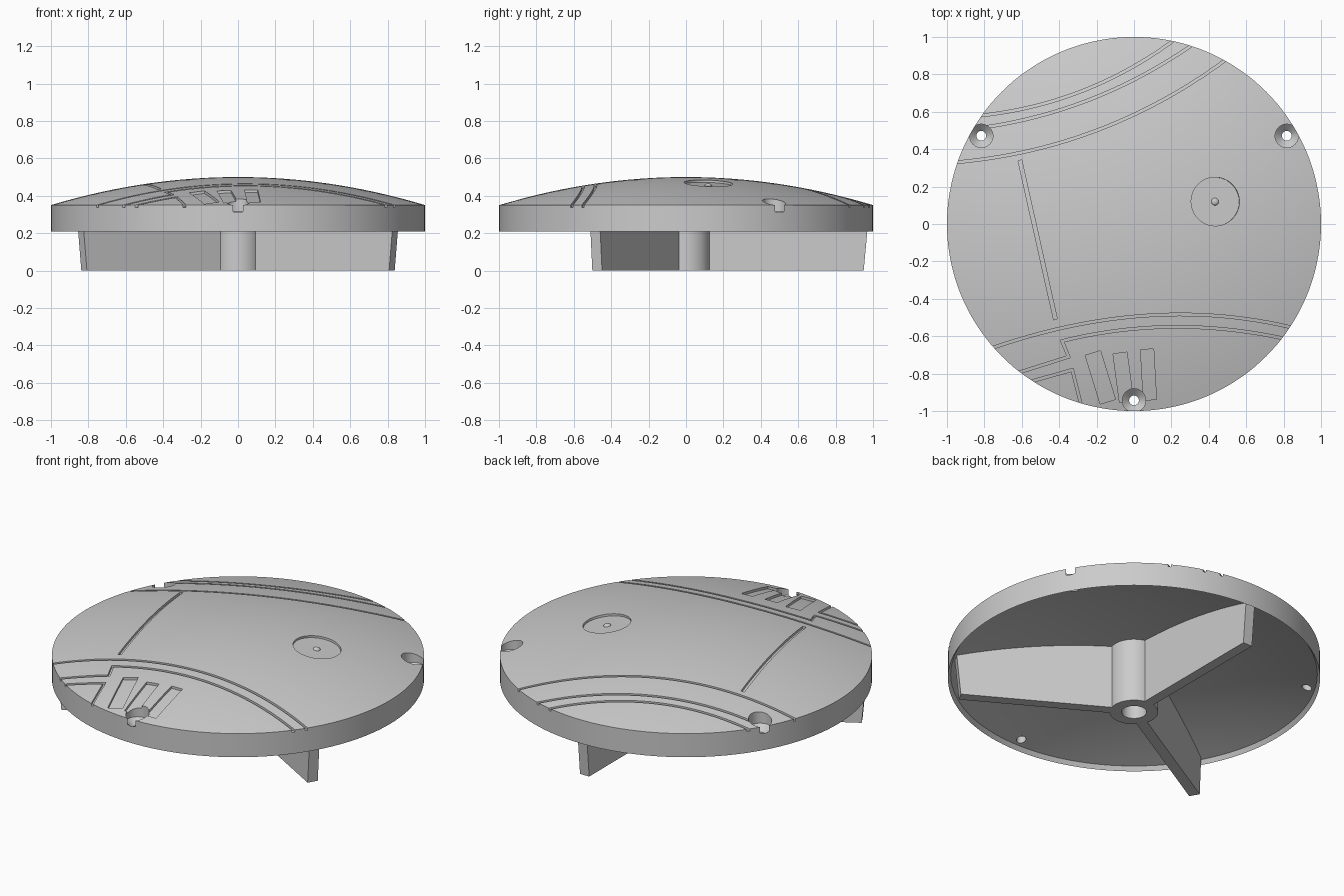
import bpy, bmesh
from math import pi, sin, cos, radians
from mathutils import Vector, Matrix

if "Cube" in bpy.data.objects:
    bpy.data.objects.remove(bpy.data.objects["Cube"])

grey = bpy.data.materials.new("light_grey")
grey.use_nodes = True
grey.diffuse_color = (0.6, 0.6, 0.6, 1)
grey.node_tree.nodes["Principled BSDF"].inputs["Base Color"].default_value = grey.diffuse_color


def dome(x, y):
    return 0.5 - 0.15 * (x * x + y * y)


def finish(bm, name):
    bmesh.ops.recalc_face_normals(bm, faces=bm.faces)
    mesh = bpy.data.meshes.new(name)
    bm.to_mesh(mesh)
    bm.free()
    mesh.materials.append(grey)
    obj = bpy.data.objects.new(name, mesh)
    bpy.context.collection.objects.link(obj)
    return obj


def smooth(obj):
    bpy.ops.object.select_all(action='DESELECT')
    obj.select_set(True)
    bpy.context.view_layer.objects.active = obj
    bpy.ops.object.shade_smooth_by_angle(angle=radians(30))


def lathe(name, profile, steps, place=Matrix(), closed=False):
    """Spin an (r, z) profile about the z axis."""
    bm = bmesh.new()
    vs = [bm.verts.new((r, 0, z)) for r, z in profile]
    es = [bm.edges.new(p) for p in zip(vs, vs[1:])]
    if closed:
        es.append(bm.edges.new((vs[-1], vs[0])))
    bmesh.ops.spin(bm, geom=vs + es, cent=(0, 0, 0), axis=(0, 0, 1),
                   angle=2 * pi, steps=steps)
    bmesh.ops.remove_doubles(bm, verts=bm.verts, dist=1e-5)
    bm.transform(place)
    return finish(bm, name)


def arc(a, m, b, n=28, over=0.04):
    """Curve from a through m to b, running slightly past both ends."""
    a, m, b = Vector(a), Vector(m), Vector(b)
    c = 2 * m - (a + b) / 2
    ts = [-over + (1 + 2 * over) * i / n for i in range(n + 1)]
    return [a * (1 - t) ** 2 + c * 2 * t * (1 - t) + b * t * t for t in ts]


def line(*corners, n=6):
    pts = [Vector(corners[0])]
    for a, b in zip(corners, corners[1:]):
        pts += [Vector(a).lerp(Vector(b), i / n) for i in range(1, n + 1)]
    return pts


def ribbon(name, pts, width, depth):
    """Cutter that follows a path and sinks to an even depth in the dome."""
    bm = bmesh.new()
    rings = []
    for i, p in enumerate(pts):
        d0 = (p - pts[max(i - 1, 0)]).normalized()
        d1 = (pts[min(i + 1, len(pts) - 1)] - p).normalized()
        t = (d0 + d1).normalized()
        side = Vector((-t.y, t.x))
        ref = d1 if d1.length > 0 else d0
        side *= width / 2 / max(0.4, t.dot(ref))
        l, r = p + side, p - side
        rings.append([bm.verts.new((q.x, q.y, dome(q.x, q.y) + h))
                      for q, h in ((l, -depth), (r, -depth), (r, 0.1), (l, 0.1))])
    for a, b in zip(rings, rings[1:]):
        for k in range(4):
            j = (k + 1) % 4
            bm.faces.new((a[k], a[j], b[j], b[k]))
    bm.faces.new(rings[0])
    bm.faces.new(rings[-1])
    bmesh.ops.triangulate(bm, faces=bm.faces)
    return finish(bm, name)


# Domed shell, hollow underneath
N = 24
top = [(i / N, dome(i / N, 0)) for i in range(N + 1)]
under = [(0.985 * i / N, 0.38 - 0.15 * (0.985 * i / N) ** 2) for i in range(N, -1, -1)]
cover = lathe("domed_cover", top + [(1, 0.21)] + under, 144)

# Panel seams across the dome
W, D = 0.014, 0.014
cutters = [
    ribbon("back_seam_outer", arc((-0.82, 0.58), (-0.28, 0.71), (0.21, 0.98)), W, D),
    ribbon("back_seam_middle", arc((-0.85, 0.51), (-0.25, 0.66), (0.3, 0.95)), W, D),
    ribbon("back_seam_inner", arc((-0.95, 0.33), (-0.2, 0.5), (0.48, 0.87)), W, D),
    ribbon("side_seam", line((-0.61, 0.34), (-0.42, -0.51), n=16), 0.02, D),
    ribbon("front_seam", arc((-0.75, -0.66), (0.06, -0.49), (0.83, -0.55)), W, D),
    ribbon("front_panel_seam",
           arc((0.79, -0.61), (0.22, -0.55), (-0.34, -0.615))
           + line((-0.35, -0.71), (-0.65, -0.805)), W, D),
    ribbon("corner_panel_seam", line((-0.58, -0.85), (-0.33, -0.78), (-0.28, -0.98)), W, D),
]

# Vent slots
slots = (((-0.22, -0.69), (-0.14, -0.95), 0.085),
         ((-0.075, -0.69), (-0.04, -0.95), 0.075),
         ((0.07, -0.67), (0.085, -0.94), 0.07))
for a, b, w in slots:
    cutters.append(ribbon("vent_slot", line(a, b), w, D))

# Round dial recess, square to the dome
spot = Vector((0.435, 0.12, dome(0.435, 0.12)))
tilt = Vector((0.3 * spot.x, 0.3 * spot.y, 1)).to_track_quat('Z', 'Y').to_matrix().to_4x4()
place = Matrix.Translation(spot) @ tilt
cutters.append(lathe("dial_recess", [(0, -0.015), (0.13, -0.015), (0.13, 0.1), (0, 0.1)], 64, place))

# Countersunk screw holes at the rim
screw = [(0, 0.15), (0.026, 0.15), (0.026, 0.28), (0.0625, 0.315), (0.0625, 0.6), (0, 0.6)]
for deg in (30, 150, 270):
    a = radians(deg)
    cutters.append(lathe("screw_hole", screw, 32,
                         Matrix.Translation((0.943 * cos(a), 0.943 * sin(a), 0))))

# Cut everything out of the cover
bpy.context.view_layer.objects.active = cover
for c in cutters:
    c.hide_render = True
    mod = cover.modifiers.new(c.name, 'BOOLEAN')
    mod.operation, mod.solver, mod.object = 'DIFFERENCE', 'EXACT', c
    bpy.ops.object.modifier_apply(modifier=mod.name)
    bpy.data.objects.remove(c)
smooth(cover)

# Small knob in the dial
knob = [(0.02 * sin(i * pi / 12), -0.016 + 0.012 * cos(i * pi / 12)) for i in range(7)]
smooth(lathe("dial_knob", knob + [(0, -0.016)], 24, place))

# Central hub with a blind bore
hub = [(0.067, 0), (0.13, 0), (0.13, 0.42), (0, 0.42), (0, 0.3), (0.067, 0.3)]
smooth(lathe("hub", hub, 48, closed=True))

# Three support arms
arm = [(0.1, 0), (0.95, 0), (0.975, 0.27), (0.1, 0.42)]
for deg in (90, 210, 330):
    bm = bmesh.new()
    face = bm.faces.new([bm.verts.new((r, -0.03, z)) for r, z in arm])
    ext = bmesh.ops.extrude_face_region(bm, geom=[face])["geom"]
    bmesh.ops.translate(bm, vec=(0, 0.06, 0),
                        verts=[v for v in ext if isinstance(v, bmesh.types.BMVert)])
    bm.transform(Matrix.Rotation(radians(deg), 4, 'Z'))
    finish(bm, "support_arm")
